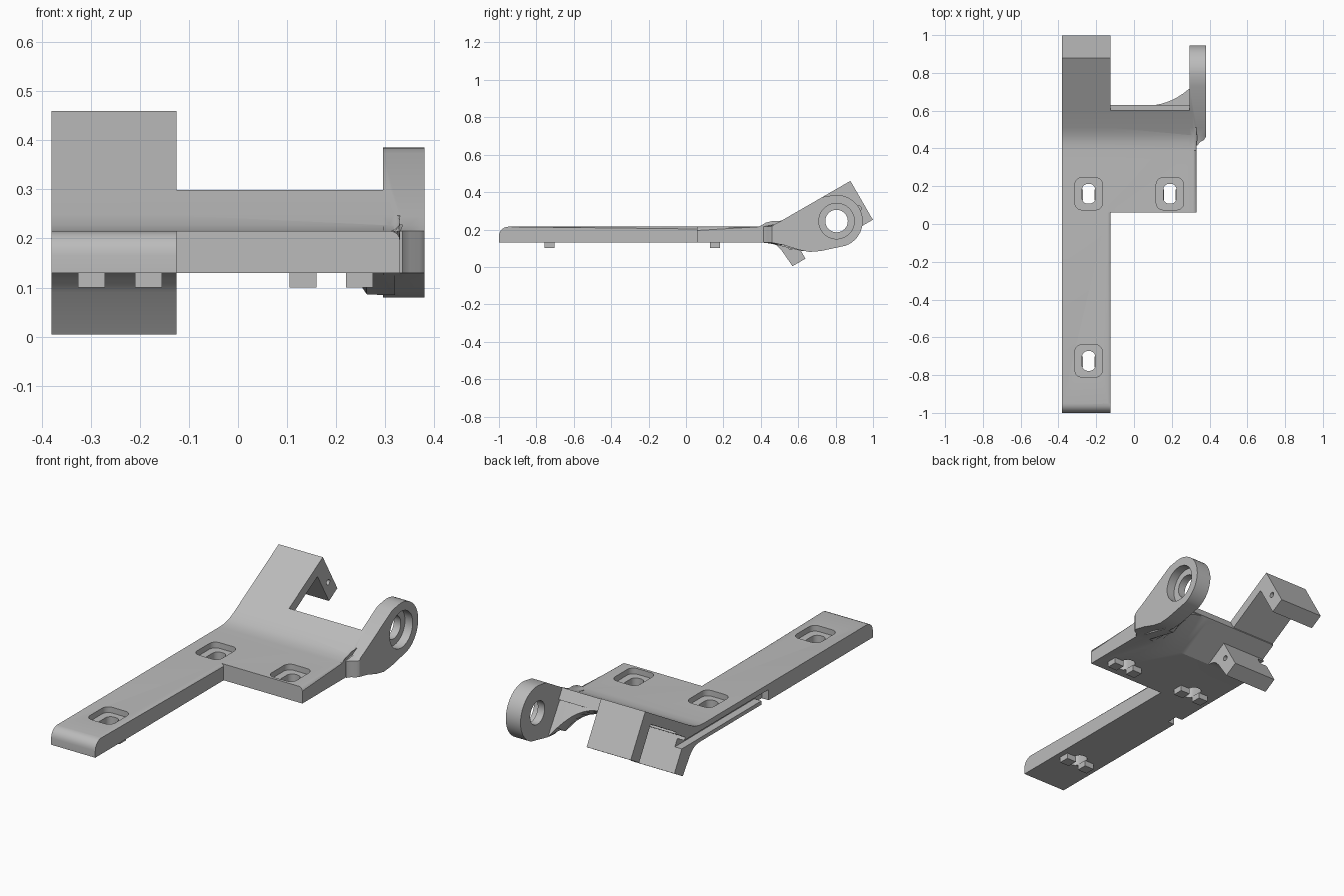
import bpy, bmesh, math
from mathutils import Vector, Matrix

if "Cube" in bpy.data.objects:
    bpy.data.objects.remove(bpy.data.objects["Cube"], do_unlink=True)

grey = bpy.data.materials.new("plain grey")
grey.use_nodes = True
grey.diffuse_color = (0.5, 0.5, 0.5, 1)
grey.node_tree.nodes["Principled BSDF"].inputs["Base Color"].default_value = (0.5, 0.5, 0.5, 1)


def make_object(name, bm):
    bmesh.ops.recalc_face_normals(bm, faces=bm.faces)
    mesh = bpy.data.meshes.new(name)
    bm.to_mesh(mesh)
    bm.free()
    mesh.materials.append(grey)
    ob = bpy.data.objects.new(name, mesh)
    bpy.context.collection.objects.link(ob)
    return ob


def loft(name, sections, round_edge=None, radius=0.02):
    """Join matching (y, z) outlines placed at successive x positions."""
    bm = bmesh.new()
    rings = [[bm.verts.new((x, y, z)) for y, z in outline] for x, outline in sections]
    n = len(rings[0])
    for a, b in zip(rings, rings[1:]):
        for i in range(n):
            j = (i + 1) % n
            bm.faces.new((a[i], a[j], b[j], b[i]))
    bm.faces.new(rings[0])
    bm.faces.new(rings[-1])
    if round_edge:
        edges = [e for e in bm.edges if round_edge(*[v.co for v in e.verts])]
        bmesh.ops.bevel(bm, geom=edges, offset=radius, segments=4, affect='EDGES', profile=0.5)
    return make_object(name, bm)


def box(name, centre, size, corner=0.0):
    bm = bmesh.new()
    bmesh.ops.create_cube(bm, size=1, matrix=Matrix.Translation(centre) @ Matrix.Diagonal((*size, 1)))
    if corner:
        upright = [e for e in bm.edges if abs(e.verts[0].co.z - e.verts[1].co.z) > 1e-4]
        bmesh.ops.bevel(bm, geom=upright, offset=corner, segments=5, affect='EDGES', profile=0.5)
    return make_object(name, bm)


def cylinder_x(name, x0, x1, y, z, r, segments=48):
    bm = bmesh.new()
    place = Matrix.Translation(((x0 + x1) / 2, y, z)) @ Matrix.Rotation(math.pi / 2, 4, 'Y')
    bmesh.ops.create_cone(bm, cap_ends=True, segments=segments, radius1=r, radius2=r,
                          depth=x1 - x0, matrix=place)
    return make_object(name, bm)


# Main levels and the frame of the 30 degree slope
LOW, TOP = 0.13, 0.215
LEFT_EDGE, ARM_EDGE, PLATE_EDGE, RING_EDGE = -0.38, -0.125, 0.33, 0.38
TIP = Vector((0.879, 0.46))
ALONG = Vector((math.cos(math.pi / 6), 0.5))
DOWN = Vector((0.5, -math.cos(math.pi / 6)))


def slope(back, depth):
    return tuple(TIP - ALONG * back + DOWN * depth)


BEND = [(0.39, TOP), (0.43, 0.217), (0.47, 0.227), (0.51, 0.247)]
CUT = (0.6, 0.299)

# Flat wide plate bending up into the slope
plate_outline = [(0.06, LOW), (0.06, TOP)] + BEND + [CUT, (0.63, 0.247), (0.43, LOW)]
body = loft("bracket_body", [(LEFT_EDGE, plate_outline), (PLATE_EDGE, plate_outline)],
            lambda a, b: min(a.x, b.x) > 0.3 and min(a.z, b.z) > 0.2)

# Long flat arm with a rounded front end
end = [(-0.95 - 0.05 * math.sin(t), 0.165 + 0.05 * math.cos(t))
       for t in [i * math.pi / 12 for i in range(7)]]
arm_outline = [(-1.0, LOW), (0.3, LOW), (0.3, TOP)] + end
long_arm = loft("long_arm", [(LEFT_EDGE, arm_outline), (ARM_EDGE, arm_outline)],
                lambda a, b: min(a.x, b.x) > -0.2 and min(a.z, b.z) > 0.2 and abs(a.y - b.y) > 0.5,
                0.015)

# Sloped channel with an end wall and a lower tab
channel_outline = [(0.3, LOW), (0.3, TOP)] + BEND + [
    slope(0, 0), slope(0, 0.24), slope(0.08, 0.24), slope(0.08, 0.05),
    slope(0.416, 0.05), slope(0.416, 0.24), slope(0.496, 0.24),
    (0.51, 0.09), (0.485, 0.115), (0.46, 0.126), (0.43, LOW)]
channel = loft("sloped_channel", [(LEFT_EDGE, channel_outline), (ARM_EDGE, channel_outline)])


# Curved gusset that thickens toward the ring
def gusset_outline(t):
    depth = 0.06 + 0.18 * t ** 2.5
    y, z = Vector(CUT) + DOWN * depth
    mid = max(0.085, z - (y - 0.62) * 0.577)
    return [(0.43, 0.2), (0.59, 0.292), (y - 0.005, z), (0.62, mid), (0.43, LOW)]


gusset = loft("gusset", [(0.03 + 0.29 * i / 10, gusset_outline(min(1, i / 9))) for i in range(11)])

# Ring lug on the side
RING_Y, RING_Z, RING_R = 0.805, 0.245, 0.14


def lug_outline(start):
    arc = [(RING_Y + RING_R * math.cos(t), RING_Z + RING_R * math.sin(t))
           for t in [math.radians(95 - 7.5 * i) for i in range(23)]]
    return [(start, LOW), (start, TOP), (0.47, 0.227), (0.51, 0.247), (0.73, 0.374)] + arc + [
        (0.72, 0.085), (0.66, 0.08), (0.6, 0.092), (0.53, 0.115)]


lug = loft("ring_lug", [(0.295, lug_outline(0.41)), (0.335, lug_outline(0.415)),
                        (0.35, lug_outline(0.435)), (0.37, lug_outline(0.445)),
                        (RING_EDGE, lug_outline(0.46))])

# Cutters: ring bore, pin holes, wire groove, screw recesses and slots
cutters = [
    cylinder_x("ring_bore", 0.2, 0.5, RING_Y, RING_Z, 0.06),
    cylinder_x("ring_counterbore", 0.335, 0.5, RING_Y, RING_Z, 0.095),
    cylinder_x("tab_pin_hole", -0.19, -0.1, 0.56, 0.108, 0.014, 16),
    cylinder_x("wall_pin_hole", -0.19, -0.1, 0.923, 0.313, 0.014, 16),
    box("wire_groove", (-0.37, 0.22, 0.168), (0.06, 0.72, 0.036)),
    box("wire_notch", (-0.37, -0.11, 0.14), (0.06, 0.06, 0.06)),
]
mounts = [(-0.24, 0.16), (-0.24, -0.725), (0.19, 0.16)]
for x, y in mounts:
    cutters.append(box("screw_recess", (x, y, 0.235), (0.145, 0.17, 0.1), 0.035))
    cutters.append(box("screw_slot", (x, y, 0.17), (0.07, 0.105, 0.2), 0.03))

# Combine into one solid
helpers = [(p, 'UNION') for p in (long_arm, channel, gusset, lug)] + [(c, 'DIFFERENCE') for c in cutters]
for ob, operation in helpers:
    mod = body.modifiers.new(ob.name, 'BOOLEAN')
    mod.operation, mod.solver, mod.object = operation, 'EXACT', ob
    ob.hide_render = True
bpy.context.view_layer.update()
solid = bpy.data.meshes.new_from_object(body.evaluated_get(bpy.context.evaluated_depsgraph_get()))
body.modifiers.clear()
body.data = solid
for ob, operation in helpers:
    bpy.data.objects.remove(ob, do_unlink=True)

# Smooth the rounded surfaces, keep corners crisp
bpy.ops.object.select_all(action='DESELECT')
body.select_set(True)
bpy.context.view_layer.objects.active = body
bpy.ops.object.shade_smooth_by_angle(angle=math.radians(30))

# Pairs of small feet under each screw slot
for x, y in mounts:
    for side in (-1, 1):
        box("locating_foot", (x + side * 0.058, y - 0.005, 0.1155), (0.055, 0.055, 0.031))
